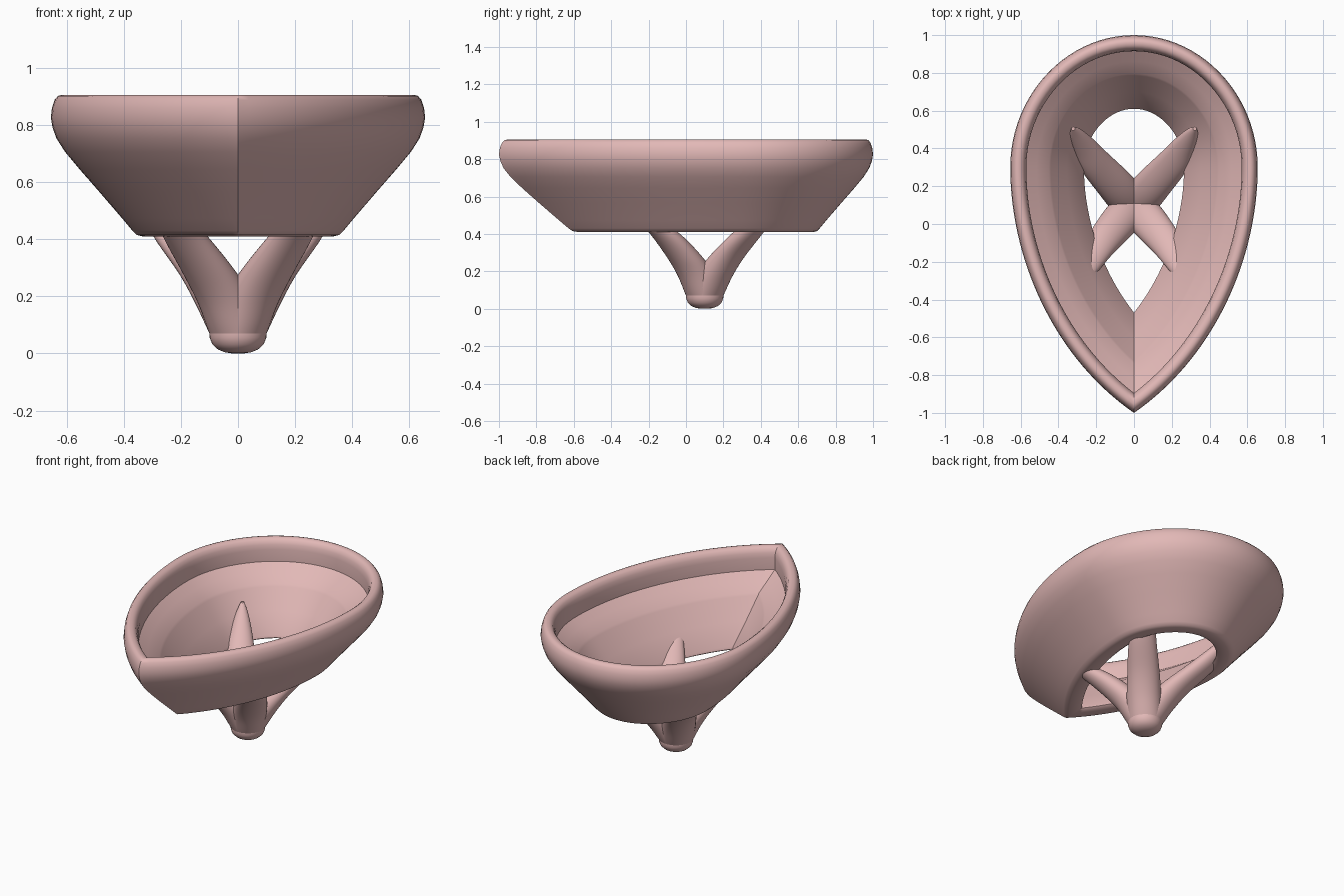
import bpy, bmesh, math
from mathutils import Vector, geometry

if "Cube" in bpy.data.objects:
    bpy.data.objects.remove(bpy.data.objects["Cube"])

mat = bpy.data.materials.new("rose_metal")
mat.diffuse_color = (0.76, 0.48, 0.47, 1)
mat.use_nodes = True
mat.node_tree.nodes["Principled BSDF"].inputs["Base Color"].default_value = mat.diffuse_color


def loft(name, rings, closed_profile=False, cap=False):
    bm = bmesh.new()
    vs = [[bm.verts.new(p) for p in r] for r in rings]
    n = len(vs[0])
    for a in range(len(vs) if closed_profile else len(vs) - 1):
        r, s = vs[a], vs[(a + 1) % len(vs)]
        for i in range(n):
            bm.faces.new((r[i], r[(i + 1) % n], s[(i + 1) % n], s[i]))
    if cap:
        bm.faces.new(vs[0])
        bm.faces.new(vs[-1])
    bmesh.ops.recalc_face_normals(bm, faces=bm.faces)
    me = bpy.data.meshes.new(name)
    bm.to_mesh(me)
    bm.free()
    ob = bpy.data.objects.new(name, me)
    bpy.context.collection.objects.link(ob)
    me.materials.append(mat)
    bpy.ops.object.select_all(action='DESELECT')
    ob.select_set(True)
    bpy.context.view_layer.objects.active = ob
    bpy.ops.object.shade_smooth_by_angle(angle=math.radians(40))
    return ob


# Right half of the teardrop outline, from back to front tip
def bez(*p):
    return geometry.interpolate_bezier(*[Vector(q) for q in p], 80)


HALF = bez((0, 1), (.36, 1), (.655, .68), (.655, .3))[:-1] + \
    bez((.655, .3), (.655, -.19), (.42, -.71), (0, -1))


def teardrop(d, z, n=56):
    # True inward offset, trimmed where it crosses the centre line at the tip
    pts = []
    for i, p in enumerate(HALF):
        t = (HALF[min(i + 1, len(HALF) - 1)] - HALF[max(i - 1, 0)]).normalized()
        if i == 0:
            t = Vector((1, 0))
        q = p + Vector((t.y, -t.x)) * d
        if i and q.x <= 0:
            a = pts[-1]
            pts.append(a.lerp(q, a.x / max(a.x - q.x, 1e-9)))
            break
        pts.append(q)
    # Even resampling so that every ring has the same number of points
    cum = [0]
    for a, b in zip(pts, pts[1:]):
        cum.append(cum[-1] + (b - a).length)
    out, k = [], 0
    for j in range(n + 1):
        s = cum[-1] * j / n
        while k < len(pts) - 2 and cum[k + 1] < s:
            k += 1
        f = (s - cum[k]) / max(cum[k + 1] - cum[k], 1e-9)
        out.append(pts[k].lerp(pts[k + 1], min(f, 1)))
    out[0].x = out[-1].x = 0
    return [(p.x, p.y, z) for p in out] + [(-p.x, p.y, z) for p in out[-2:0:-1]]


# Hollow teardrop bowl: (inset, height) cross-section, outside then inside
section = [(.375, .41), (.32, .41), (.3, .415), (.285, .43), (.25, .472), (.17, .565),
           (.10, .645), (.05, .705), (.02, .752), (.006, .79), (0, .825), (.004, .86),
           (.013, .887), (.025, .901), (.038, .905), (.055, .903), (.07, .892),
           (.08, .87), (.085, .84), (.085, .765), (.14, .725), (.205, .678), (.215, .665),
           (.30, .55), (.385, .435), (.39, .42)]
loft("teardrop_bowl", [teardrop(d, z) for d, z in section], closed_profile=True)


def circle(x, y, z, r, n=40):
    return [(x + r * math.cos(a * math.tau / n), y + r * math.sin(a * math.tau / n), z)
            for a in range(n)]


# Round foot under the prongs
foot = [(.02, 0), (.045, .004), (.07, .014), (.09, .032), (.099, .055), (.1, .07)]
loft("foot", [circle(0, .1, z, r) for r, z in foot], cap=True)


# Tapered prongs fanning out from the foot: (x, y from foot, z, radius)
def prong(name, path, sx, sy):
    p = [Vector(q) for q in path]
    p = [p[0] * 2 - p[1]] + p + [p[-1] * 2 - p[-2]]
    rings = []
    for a, b, c, d in zip(p, p[1:], p[2:], p[3:]):
        for k in range(6):
            t = k / 6
            q = b + (c - a) * (t / 2) + (a * 2 - b * 5 + c * 4 - d) * (t * t / 2) \
                + (b * 3 - a - c * 3 + d) * (t ** 3 / 2)
            rings.append(circle(sx * q[0], .1 + sy * q[1], q[2], q[3]))
    q = p[-2]
    rings.append(circle(sx * q[0], .1 + sy * q[1], q[2], q[3]))
    loft(name, rings, cap=True)


FRONT = [(0, 0, .07, .1), (.042, .046, .18, .1), (.098, .11, .28, .095), (.178, .212, .40, .08),
         (.245, .33, .50, .055), (.298, .425, .57, .03), (.338, .495, .62, .006)]
BACK = [(0, 0, .07, .1), (.052, .052, .18, .1), (.112, .12, .28, .095), (.215, .235, .41, .081),
        (.27, .32, .50, .058), (.304, .375, .57, .034), (.322, .405, .62, .01)]
for side, s in (("left", -1), ("right", 1)):
    prong("front_prong_" + side, FRONT, s, -1)
    prong("back_prong_" + side, BACK, s, 1)
